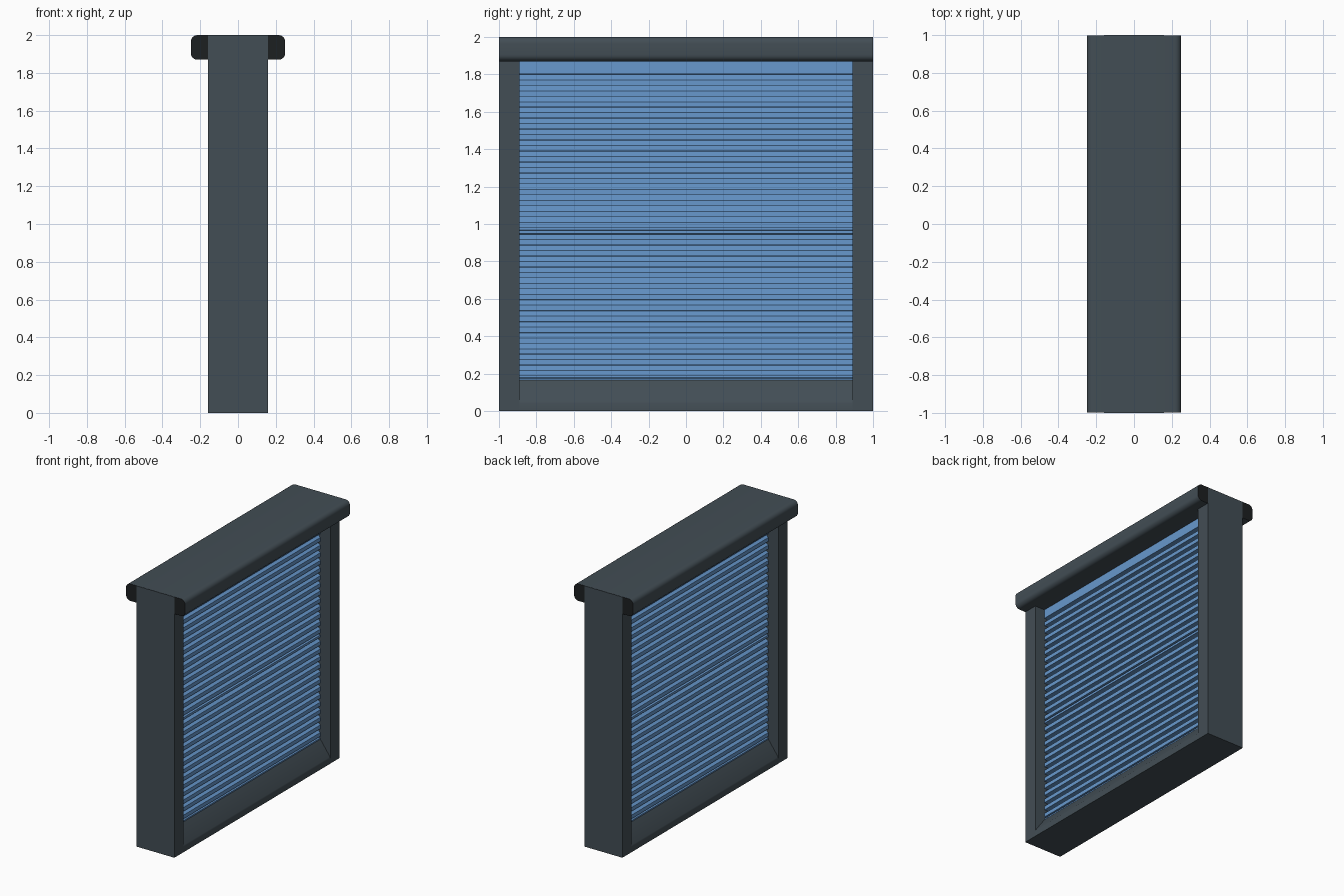
import bpy, bmesh, math

if "Cube" in bpy.data.objects:
    bpy.data.objects.remove(bpy.data.objects["Cube"])


def material(name, rgb):
    m = bpy.data.materials.new(name)
    m.diffuse_color = (*rgb, 1)
    m.use_nodes = True
    m.node_tree.nodes["Principled BSDF"].inputs["Base Color"].default_value = m.diffuse_color
    return m


SLATE = material("slate", (0.055, 0.075, 0.09))
BLACK = material("end_dark", (0.012, 0.014, 0.015))
BLUE = material("blue", (0.135, 0.314, 0.61))


def extrude(name, profile, y0, y1, mat, end_mat=None, smooth=False):
    """Extrude an (x, z) outline along y."""
    bm = bmesh.new()
    a = [bm.verts.new((x, y0, z)) for x, z in profile]
    b = [bm.verts.new((x, y1, z)) for x, z in profile]
    n = len(profile)
    for ring in (a, b):
        bm.faces.new(ring).material_index = 1 if end_mat else 0
    for i in range(n):
        j = (i + 1) % n
        bm.faces.new((a[i], a[j], b[j], b[i]))
    bmesh.ops.recalc_face_normals(bm, faces=bm.faces)
    me = bpy.data.meshes.new(name)
    bm.to_mesh(me)
    bm.free()
    me.materials.append(mat)
    if end_mat:
        me.materials.append(end_mat)
    ob = bpy.data.objects.new(name, me)
    bpy.context.collection.objects.link(ob)
    if smooth:
        bpy.context.view_layer.objects.active = ob
        ob.select_set(True)
        bpy.ops.object.shade_smooth_by_angle(angle=math.radians(35))
        ob.select_set(False)
    return ob


def mirrored(half):
    """Close a right-hand outline (bottom to top) with its mirror image."""
    return half + [(-x, z) for x, z in reversed(half)]


# Side posts
post = mirrored([(0.16, 0), (0.16, 1.999)])
extrude("left_post", post, -1, -0.89, SLATE)
extrude("right_post", post, 0.89, 1, SLATE)

# Bottom sill sloping up to the shutter on both sides
extrude("sill", mirrored([(0.16, 0), (0.16, 0.042), (0.157, 0.052), (0.076, 0.165)]),
        -0.89, 0.89, SLATE, smooth=True)

# Rounded header box with dark ends
R = 0.035
head = []
for cz, start in ((1.87 + R, -90), (2 - R, 0)):
    for k in range(7):
        t = math.radians(start + k * 15)
        head.append((0.25 - R + R * math.cos(t), cz + R * math.sin(t)))
extrude("header", mirrored(head), -0.999, 0.999, SLATE, BLACK, True)

# Shutter curtain: stepped slats, two panels with a ledge under each
OUT, IN = 0.076, 0.038


def slats(z0, z1, count):
    p = (z1 - z0) / count
    pts = []
    for i in range(count):
        z = z0 + i * p
        pts += [(IN, z), (OUT, z), (OUT, z + p * 0.5), (IN, z + p * 0.97)]
    return pts


half = [(OUT, 0.16), (OUT, 0.175)]
half += [(IN, 0.18)] + slats(0.187, 0.945, 13)
half += [(OUT, 0.948), (OUT, 0.965), (IN, 0.968)] + slats(0.98, 1.80, 14)
half += [(OUT, 1.802), (OUT, 1.88)]
extrude("shutter_curtain", mirrored(half), -0.89, 0.89, BLUE)
